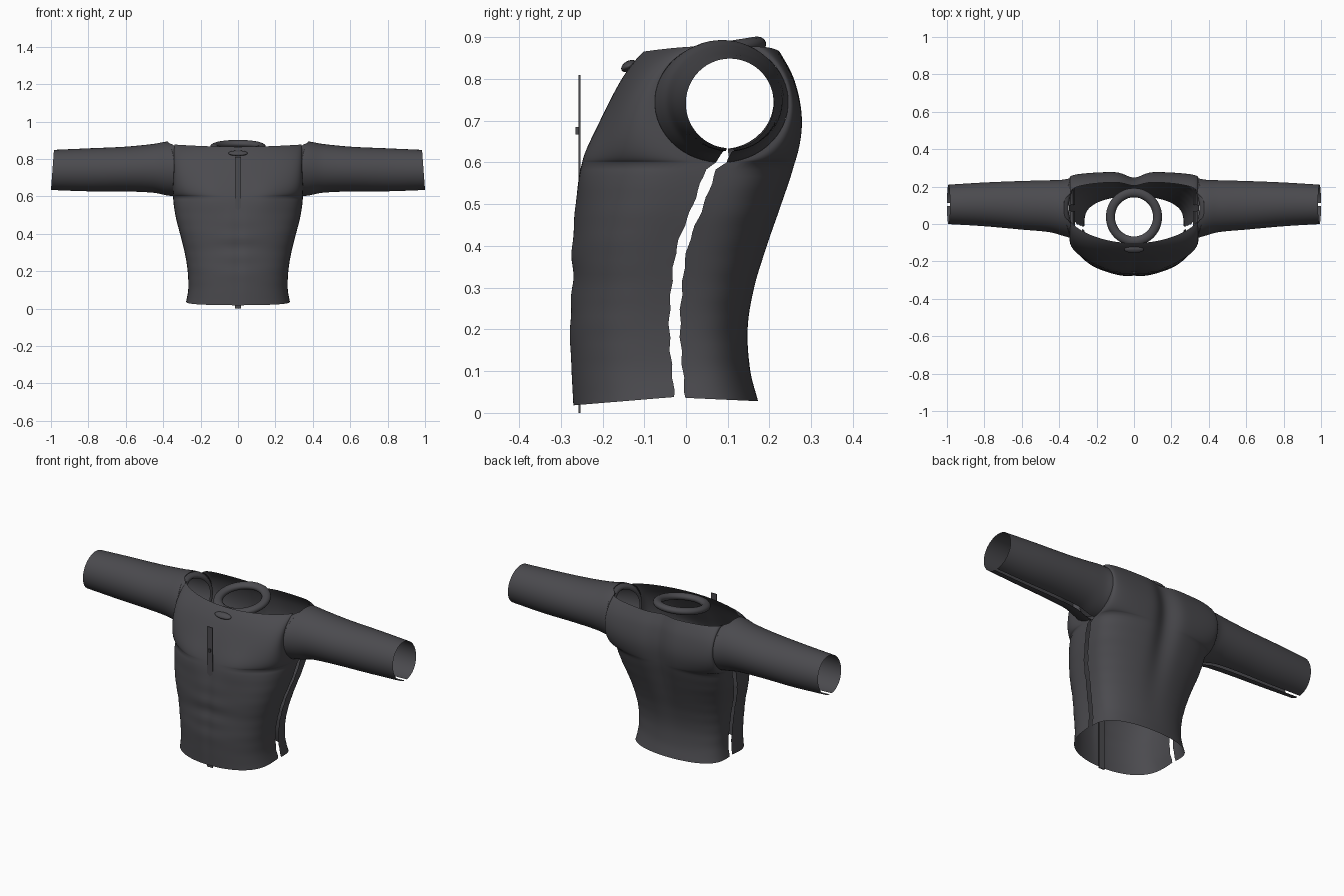
import bpy, bmesh, math

if "Cube" in bpy.data.objects:
    bpy.data.objects.remove(bpy.data.objects["Cube"])

# ---------- materials ----------
cloth = bpy.data.materials.new("charcoal")
cloth.diffuse_color = (0.07, 0.069, 0.077, 1)
cloth.use_nodes = True
cloth.node_tree.nodes["Principled BSDF"].inputs["Base Color"].default_value = cloth.diffuse_color


# ---------- helpers ----------
def curve(keys, t):
    """Smooth interpolation through (position, value) keys."""
    if t <= keys[0][0]:
        return keys[0][1]
    if t >= keys[-1][0]:
        return keys[-1][1]

    def slope(i):
        a, b = keys[max(i - 1, 0)], keys[min(i + 1, len(keys) - 1)]
        return (b[1] - a[1]) / (b[0] - a[0])
    for i in range(len(keys) - 1):
        (p, u), (q, v) = keys[i], keys[i + 1]
        if t <= q:
            h = q - p
            s = (t - p) / h
            return ((2*s**3 - 3*s*s + 1) * u + (s**3 - 2*s*s + s) * h * slope(i)
                    + (3*s*s - 2*s**3) * v + (s**3 - s*s) * h * slope(i + 1))


def bell(v, centre, width):
    return math.exp(-((v - centre) / width) ** 2)


def grid_object(name, rows):
    """Open smooth surface through rows of points."""
    bm = bmesh.new()
    vs = [[bm.verts.new(p) for p in row] for row in rows]
    for r0, r1 in zip(vs, vs[1:]):
        for i in range(len(r0) - 1):
            bm.faces.new((r0[i], r0[i + 1], r1[i + 1], r1[i]))
    bmesh.ops.recalc_face_normals(bm, faces=bm.faces)
    me = bpy.data.meshes.new(name)
    bm.to_mesh(me)
    bm.free()
    me.shade_smooth()
    ob = bpy.data.objects.new(name, me)
    bpy.context.collection.objects.link(ob)
    me.materials.append(cloth)
    return ob


def finish(name, scale=None, smooth=True):
    ob = bpy.context.object
    ob.name = name
    if scale:
        ob.scale = scale
    ob.data.materials.append(cloth)
    if smooth:
        ob.data.shade_smooth()
    return ob


# ---------- torso outline by height ----------
HALF_WIDTH = [(0.03, .277), (0.1, .266), (0.2, .269), (0.3, .285), (0.4, .31),
              (0.5, .335), (0.6, .347), (0.75, .343), (0.9, .34)]
FRONT = [(0.01, -.27), (0.2, -.28), (0.3, -.274), (0.4, -.274), (0.5, -.265),
         (0.6, -.247), (0.7, -.207), (0.8, -.158), (0.85, -.125), (0.88, -.1)]
BACK = [(0.03, .173), (0.1, .155), (0.2, .15), (0.3, .168), (0.4, .2),
        (0.5, .235), (0.6, .267), (0.7, .28), (0.8, .262), (0.88, .225)]
SEAM = [(0.03, -.015), (0.2, -.027), (0.3, -.022), (0.4, -.008), (0.5, .03), (0.6, .066)]
# armhole ellipse: centre y, centre z, radius y, radius z
AY, AZ, AR, AH = .085, .745, .16, .145
SLIT = 0.08


def torso_panel(name, side):
    """side -1 is the front sheet, +1 the back sheet."""
    levels = []
    for i in range(34):                       # hem up to the armpit
        z = .03 + (.6 - .03) * i / 34
        edge = curve(SEAM, z) + side * (.013 + .002 * math.sin(z * 95))
        levels.append((z, edge, 0))
    for i in range(25):                       # along the armhole to the shoulder
        phi = SLIT + (math.radians(156) - SLIT) * i / 24
        levels.append((AZ - AH * math.cos(phi), AY + side * AR * math.sin(phi), i / 24))
    rows = []
    for z, edge, up in levels:
        w = curve(HALF_WIDTH, z)
        mid = curve(FRONT if side < 0 else BACK, z)
        power = .62 + (.8 * up ** 3 if side < 0 else -.05 * up)
        row = []
        for j in range(65):
            a = math.radians(-90 + 180 * j / 64)
            x = w * math.sin(a)
            c = max(math.cos(a), 0) ** power if 0 < j < 64 else 0
            y = edge + (mid - edge) * c
            if side < 0:                      # chest, belly line and abdominal folds
                y -= .013 * c * bell(abs(x), .15, .09) * bell(z, .6, .09)
                y += .006 * bell(x, 0, .025) * bell(z, .35, .3)
                y += .003 * math.sin(z * 62) * bell(x, 0, .12) * bell(z, .32, .13)
            else:                             # spine groove
                y -= .032 * bell(x, 0, .06) * bell(z, .68, .3)
            zz = z - .012 * (1 - (x / w) ** 2) * up ** 2
            hem = max(0, 1 - (z - .03) / .12)
            zz += hem * (.008 - .02 * c if side < 0 else .006 - .008 * c)
            row.append((x, y, zz))
        rows.append(row)
    return grid_object(name, rows)


torso_panel("front_panel", -1)
torso_panel("back_panel", 1)

# ---------- sleeves, slit along the underside ----------
CY = [(.34, AY), (.38, .087), (.45, .095), (.6, .1), (.8, .105), (1, .105)]
RY = [(.34, AR), (.38, .15), (.45, .139), (.6, .13), (.8, .117), (1, .105)]
CZ = [(.34, AZ), (.38, .749), (.45, .75), (.6, .746), (.8, .742), (1, .741)]
RZ = [(.34, AH), (.38, .144), (.45, .131), (.6, .12), (.8, .115), (1, .107)]


def sleeve(name, sx):
    rows = []
    for i in range(37):
        t = (i / 36) ** 1.3
        row = []
        for j in range(57):
            phi = SLIT + (2 * math.pi - 2 * SLIT) * j / 56
            top = max(0, -math.cos(phi) - .88) / .12       # neck opening cuts the top back
            start = .338 + .035 * min(1, top * 1.6)
            end = .992 + .008 * math.cos(phi)
            x = start + (end - start) * t
            row.append((sx * x, curve(CY, x) - curve(RY, x) * math.sin(phi),
                        curve(CZ, x) - curve(RZ, x) * math.cos(phi)))
        rows.append(row)
    grid_object(name, rows)


def armhole_lip(name, sx):
    """Narrow turned-in hem inside the armhole."""
    rows = []
    for x, k in ((.34, 1.0), (.325, .93), (.315, .85), (.325, .78)):
        row = []
        for j in range(41):
            phi = .12 + (2 * math.pi - .24) * j / 40
            drop = .5 * (1 - math.cos(phi))
            row.append((sx * (x + .035 * drop ** 6), AY - AR * k * math.sin(phi),
                        AZ - AH * k * math.cos(phi)))
        rows.append(row)
    grid_object(name, rows)


for label, sx in (("right", 1), ("left", -1)):
    sleeve(label + "_sleeve", sx)
    armhole_lip(label + "_armhole_lip", sx)

# ---------- collar ring, tilted down to the front ----------
bpy.ops.mesh.primitive_torus_add(major_radius=.126, minor_radius=.024, major_segments=48,
                                 minor_segments=14, location=(0, .038, .862),
                                 rotation=(math.radians(9), 0, 0))
finish("collar_ring", (1, 1.04, .8))

# ---------- oval neck fastener ----------
bpy.ops.mesh.primitive_uv_sphere_add(segments=28, ring_count=12, location=(0, -.137, .831),
                                     rotation=(math.radians(30), 0, 0))
finish("neck_fastener", (.052, .02, .012))

# ---------- front closure strip and its slider ----------
for name, loc, size in (("closure_strip", (0, -.255, .405), (.034, .005, .81)),
                        ("closure_slider", (0, -.26, .676), (.012, .01, .018))):
    bpy.ops.mesh.primitive_cube_add(size=1, location=loc)
    finish(name, size, smooth=False)
